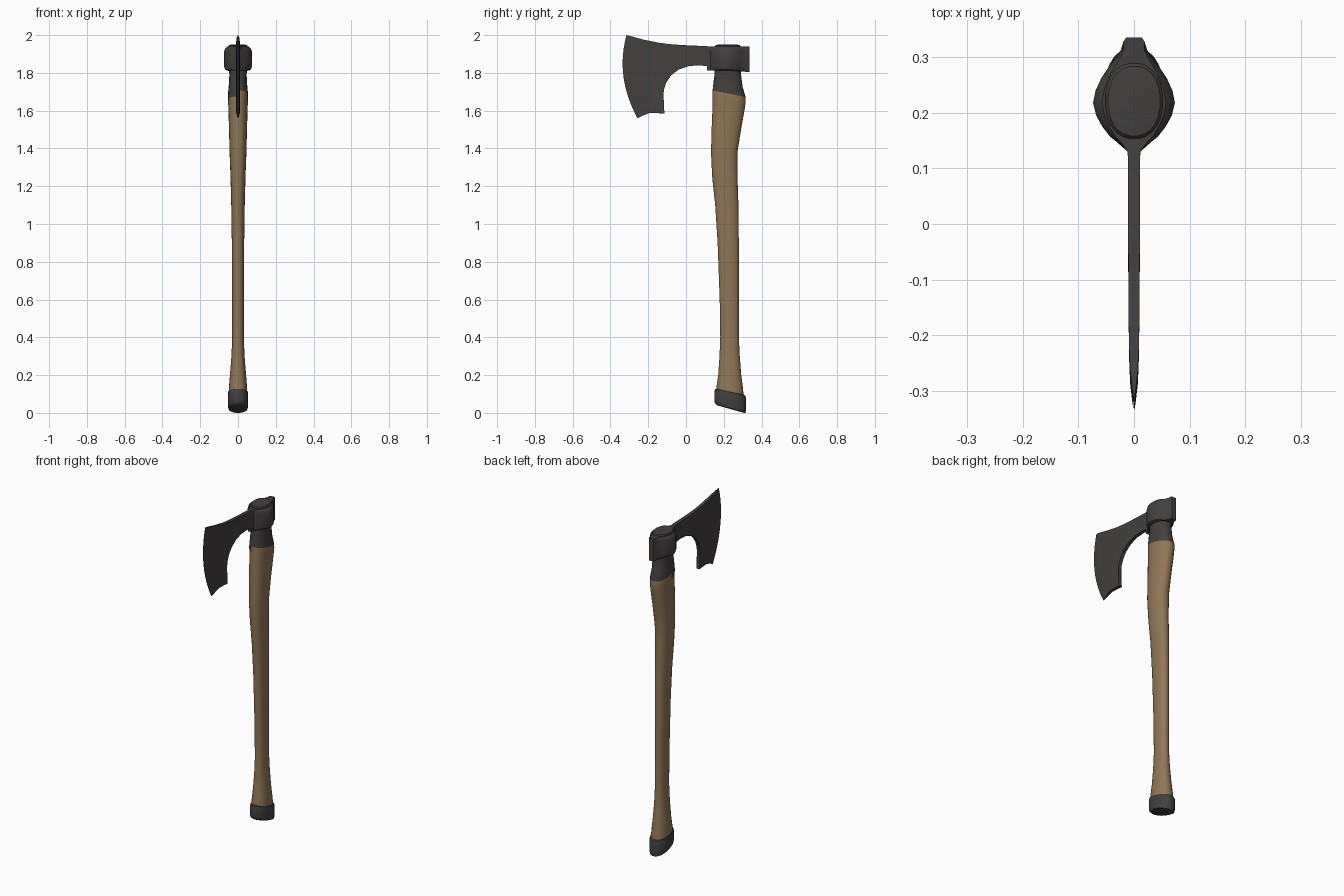
import bpy, bmesh, math


def material(name, rgb):
    m = bpy.data.materials.new(name)
    m.diffuse_color = (*rgb, 1)
    return m


STEEL = material("dark_steel", (0.056, 0.050, 0.050))
WOOD = material("brown_wood", (0.285, 0.182, 0.092))


def loft(name, rings, mats, rule=None, angle=35):
    """Skin a list of equal closed rings, cap both ends, shade smooth."""
    bm = bmesh.new()
    rows = [[bm.verts.new(p) for p in r] for r in rings]
    n = len(rows[0])
    for k in range(len(rows) - 1):
        for i in range(n):
            j = (i + 1) % n
            f = bm.faces.new((rows[k][i], rows[k][j], rows[k + 1][j], rows[k + 1][i]))
            if rule:
                f.material_index = rule(k, f.calc_center_median())
    for r, k in ((rows[0], 0), (rows[-1], len(rows) - 1)):
        f = bm.faces.new(r)
        if rule:
            f.material_index = rule(k, f.calc_center_median())
    bmesh.ops.recalc_face_normals(bm, faces=bm.faces)
    me = bpy.data.meshes.new(name)
    bm.to_mesh(me)
    bm.free()
    for m in mats:
        me.materials.append(m)
    ob = bpy.data.objects.new(name, me)
    bpy.context.collection.objects.link(ob)
    bpy.ops.object.select_all(action='DESELECT')
    ob.select_set(True)
    bpy.context.view_layer.objects.active = ob
    bpy.ops.object.shade_smooth_by_angle(angle=math.radians(angle))
    return ob


def oval(z, y0, y1, hx, slant=0.0, n=24, power=0.9):
    """Rounded oval ring between y0 and y1, tilted by slant along y."""
    cy, hy = (y0 + y1) / 2, (y1 - y0) / 2
    ring = []
    for i in range(n):
        a = math.tau * (i + 0.5) / n
        c, s = math.cos(a), math.sin(a)
        x = hx * math.copysign(abs(c) ** power, c)
        y = hy * math.copysign(abs(s) ** power, s)
        ring.append((x, cy + y, z + slant * y))
    return ring


# Handle: curved wooden shaft, dark at the neck and inside the eye
shaft = [
    (0.10, 0.160, 0.306, 0.050, -0.2), (0.14, 0.162, 0.302, 0.048, -0.1),
    (0.20, 0.170, 0.293, 0.043, 0), (0.30, 0.177, 0.285, 0.035, 0),
    (0.40, 0.181, 0.280, 0.031, 0), (0.60, 0.178, 0.280, 0.031, 0),
    (0.90, 0.167, 0.280, 0.033, 0), (1.10, 0.154, 0.278, 0.036, 0),
    (1.25, 0.138, 0.273, 0.040, 0), (1.38, 0.132, 0.273, 0.045, 0),
    (1.50, 0.135, 0.292, 0.048, 0), (1.60, 0.139, 0.310, 0.051, 0),
    (1.662, 0.140, 0.317, 0.053, -0.15), (1.69, 0.140, 0.316, 0.053, -0.2),
    (1.735, 0.144, 0.300, 0.049, -0.1), (1.79, 0.150, 0.292, 0.046, 0),
    (1.85, 0.152, 0.290, 0.050, 0), (1.942, 0.153, 0.289, 0.052, 0),
    (1.948, 0.158, 0.284, 0.047, 0), (1.950, 0.175, 0.268, 0.034, 0),
]


def shaft_colour(k, c):
    # uneven lower edge of the dark neck
    return 1 if k >= 13 or (k == 12 and c.x < 0 and c.y < 0.228) else 0


loft("handle", [oval(*s) for s in shaft], [WOOD, STEEL], shaft_colour)

# Butt cap: slanted metal shoe at the foot of the handle
cap = [
    (0.026, 0.162, 0.308, 0.044, -0.28), (0.031, 0.153, 0.316, 0.051, -0.31),
    (0.045, 0.150, 0.318, 0.054, -0.28), (0.105, 0.151, 0.318, 0.054, -0.22),
    (0.115, 0.154, 0.314, 0.052, -0.22), (0.118, 0.163, 0.305, 0.047, -0.22),
]
rings = [oval(*c) for c in cap]
low = min(p[2] for r in rings for p in r)
rings = [[(x, y, z - low) for x, y, z in r] for r in rings]
loft("butt_cap", rings, [STEEL])

# Eye: lens shaped socket with a blunt poll at the back (y, half width)
lens = [(0.110, 0.010), (0.130, 0.013), (0.145, 0.028), (0.157, 0.043),
        (0.175, 0.057), (0.195, 0.068), (0.218, 0.0735), (0.240, 0.069),
        (0.262, 0.059), (0.280, 0.047), (0.297, 0.034), (0.312, 0.024),
        (0.328, 0.021), (0.335, 0.016)]


def eye_ring(z, sx, flare):
    def point(sign, y, w):
        k = sx if 0.14 < y < 0.32 else 0.9
        lift = flare * max(0, (y - 0.25) / 0.085)
        return (sign * w * k, y, z + lift)
    return ([point(1, y, w) for y, w in lens]
            + [point(-1, y, w) for y, w in reversed(lens)])


eye = [(1.812, 0.78, -0.008), (1.817, 0.92, -0.008), (1.832, 1.0, -0.006),
       (1.915, 1.0, 0), (1.930, 0.92, 0.002), (1.939, 0.78, 0.002)]
loft("axe_eye", [eye_ring(*e) for e in eye], [STEEL])

# Blade: rungs from top edge to bottom edge (y, z, y, z, bulge, half thickness)
rungs = [
    (-0.315, 2.000, -0.257, 1.560, 0.045, 0.0006),
    (-0.295, 1.995, -0.243, 1.566, 0.044, 0.0035),
    (-0.262, 1.986, -0.222, 1.577, 0.042, 0.0070),
    (-0.220, 1.975, -0.190, 1.588, 0.035, 0.0088),
    (-0.175, 1.966, -0.150, 1.587, 0.018, 0.0096),
    (-0.140, 1.959, -0.114, 1.584, 0.000, 0.0100),
    (-0.115, 1.956, -0.120, 1.640, 0.000, 0.0100),
    (-0.095, 1.953, -0.119, 1.705, 0.000, 0.0100),
    (-0.070, 1.951, -0.104, 1.750, 0.000, 0.0102),
    (-0.045, 1.949, -0.078, 1.788, 0.000, 0.0104),
    (-0.015, 1.947, -0.038, 1.818, 0.000, 0.0104),
    (0.030, 1.945, 0.015, 1.836, 0.000, 0.0105),
    (0.075, 1.943, 0.070, 1.840, 0.000, 0.0105),
    (0.115, 1.941, 0.115, 1.835, 0.000, 0.0110),
    (0.150, 1.939, 0.150, 1.815, 0.000, 0.0120),
]


def rung_ring(y0, z0, y1, z1, bulge, h, m=12):
    side = []
    for i in range(m + 1):
        t = i / m
        side.append((y0 + (y1 - y0) * t - bulge * 4 * t * (1 - t), z0 + (z1 - z0) * t))
    return [(h, y, z) for y, z in side] + [(-h, y, z) for y, z in reversed(side)]


loft("blade", [rung_ring(*r) for r in rungs], [STEEL])
